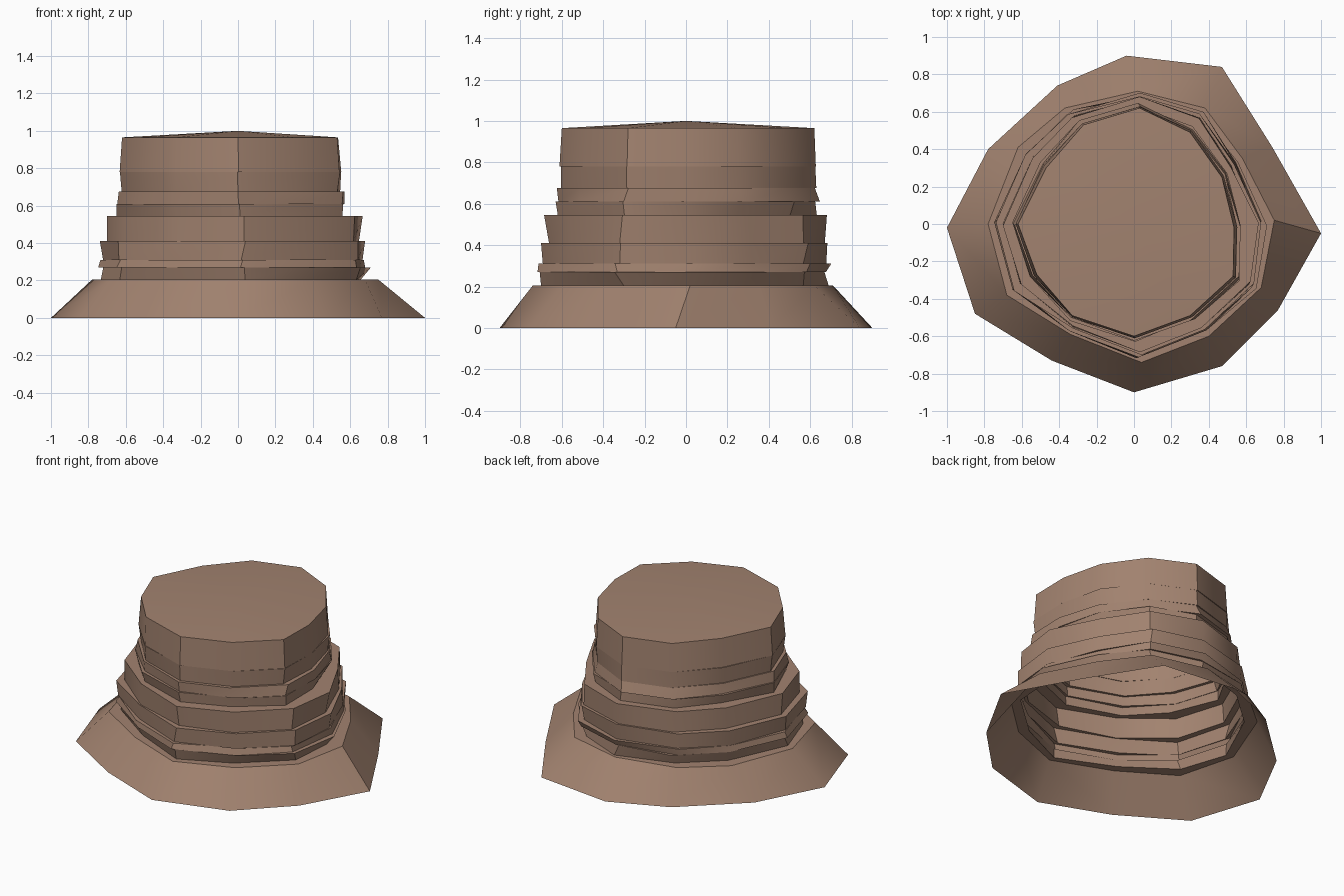
import bpy, bmesh, math, random
from mathutils import Vector

cube = bpy.data.objects.get("Cube")
if cube:
    bpy.data.objects.remove(cube, do_unlink=True)
random.seed(4)

# Irregular twelve-sided outlines, anticlockwise from +x
FOOT = [(1, -.05), (.74, .41), (.47, .84), (-.04, .9), (-.41, .74), (-.78, .4),
        (-1, -.02), (-.85, -.48), (-.44, -.73), (0, -.9), (.47, -.76), (.77, -.46)]
COLLAR = [(.75, .02), (.58, .35), (.38, .62), (.02, .71), (-.37, .62), (-.62, .41),
          (-.78, 0), (-.68, -.38), (-.34, -.59), (.04, -.74), (.4, -.6), (.68, -.34)]
CROWN = [(.535, -.02), (.47, .25), (.3, .49), (.03, .62), (-.27, .53), (-.47, .3),
         (-.62, 0), (-.52, -.27), (-.33, -.49), (0, -.6), (.3, -.49), (.53, -.28)]

# Stacked bands: bottom z, top z, bottom blend, top blend (0 crown, 1 collar), roughness
BANDS = [(.205, .27, .62, .74, .022), (.27, .31, .76, .70, .02),
         (.31, .41, .66, .70, .012), (.41, .545, .52, .56, .012),
         (.545, .61, .1, .18, .014), (.61, .675, .19, .13, .014),
         (.675, .78, .03, .09, .008), (.78, .965, .08, 0, 0)]


def blend(t, rough):
    """Outline between crown and collar with small random offsets."""
    out = []
    for a, b in zip(CROWN, COLLAR):
        p = Vector(a).lerp(Vector(b), t)
        out.append(p + Vector((random.uniform(-rough, rough),
                               random.uniform(-rough, rough))))
    return out


bm = bmesh.new()


def ring(outline, z):
    return [bm.verts.new((p[0], p[1], z)) for p in outline]


def bridge(low, high):
    n = len(low)
    for i in range(n):
        j = (i + 1) % n
        bm.faces.new((low[i], low[j], high[j], high[i]))


# Flared foot, open underneath
last = ring(FOOT, 0)
collar = ring(COLLAR, .205)
bridge(last, collar)
last = collar

# Strata: each band starts with a flat ledge
for z0, z1, t0, t1, rough in BANDS:
    low, high = ring(blend(t0, rough), z0), ring(blend(t1, rough), z1)
    bridge(last, low)
    bridge(low, high)
    last = high

# Shallow pointed cap
tip = bm.verts.new((0, 0, 1))
for i in range(len(last)):
    bm.faces.new((last[i], last[(i + 1) % len(last)], tip))

mesh = bpy.data.meshes.new("layered_rock")
bm.to_mesh(mesh)
bm.free()
rock = bpy.data.objects.new("layered_rock", mesh)
bpy.context.collection.objects.link(rock)

# Brown stone colour
colour = (.36, .225, .16, 1)
mat = bpy.data.materials.new("brown_stone")
mat.use_nodes = True
mat.diffuse_color = colour
shader = next(n for n in mat.node_tree.nodes if n.type == 'BSDF_PRINCIPLED')
shader.inputs["Base Color"].default_value = colour
mesh.materials.append(mat)

# Soft walls with crisp ledges
bpy.ops.object.select_all(action='DESELECT')
rock.select_set(True)
bpy.context.view_layer.objects.active = rock
bpy.ops.object.shade_smooth_by_angle(angle=math.radians(35))
